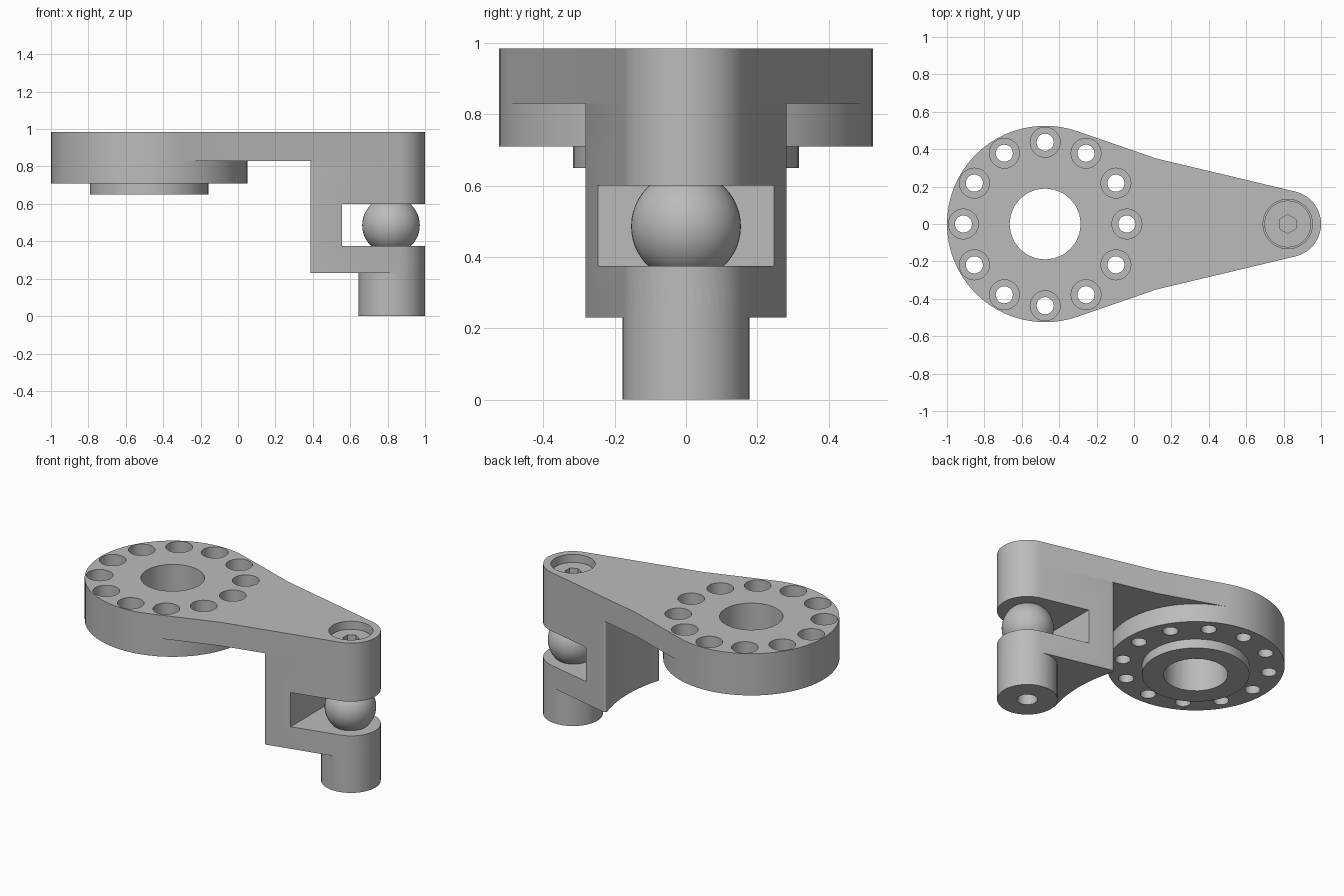
import bpy, bmesh
from math import pi, cos, sin, acos, atan2, hypot

if "Cube" in bpy.data.objects:
    bpy.data.objects.remove(bpy.data.objects["Cube"])

grey = bpy.data.materials.new("machined grey")
grey.use_nodes = True
grey.diffuse_color = (0.5, 0.5, 0.5, 1)
grey.node_tree.nodes["Principled BSDF"].inputs["Base Color"].default_value = (0.5, 0.5, 0.5, 1)

HUB, TIP, KINK = (-0.475, 0), (0.822, 0), (0.12, 0.35)
HUB_R, TIP_R, TOP = 0.525, 0.178, 0.985


def arc(c, r, a0, a1, n):
    return [(c[0] + r * cos(a0 + (a1 - a0) * i / n),
             c[1] + r * sin(a0 + (a1 - a0) * i / n)) for i in range(n + 1)]


def circle(c, r, n=32):
    return arc(c, r, 0, 2 * pi, n)[:-1]


def prism(name, pts, z0, z1, round_edges=(), radius=0.0):
    """Extrude a closed outline; optionally round the vertical edges at given points."""
    bm = bmesh.new()
    face = bm.faces.new([bm.verts.new((x, y, z0)) for x, y in pts])
    top = bmesh.ops.extrude_face_region(bm, geom=[face])["geom"]
    for v in top:
        if isinstance(v, bmesh.types.BMVert):
            v.co.z = z1
    bmesh.ops.recalc_face_normals(bm, faces=bm.faces)
    if round_edges:
        edges = [e for e in bm.edges
                 if abs(e.verts[0].co.z - e.verts[1].co.z) > 0.01
                 and any(hypot(e.verts[0].co.x - x, e.verts[0].co.y - y) < 1e-4
                         for x, y in round_edges)]
        bmesh.ops.bevel(bm, geom=edges, offset=radius, segments=5,
                        profile=0.5, affect='EDGES')
    me = bpy.data.meshes.new(name)
    bm.to_mesh(me)
    bm.free()
    me.materials.append(grey)
    ob = bpy.data.objects.new(name, me)
    bpy.context.collection.objects.link(ob)
    return ob


def activate(ob):
    bpy.ops.object.select_all(action='DESELECT')
    ob.select_set(True)
    bpy.context.view_layer.objects.active = ob


def combine(ob, other, op):
    activate(ob)
    mod = ob.modifiers.new("join", 'BOOLEAN')
    mod.operation, mod.solver, mod.object = op, 'EXACT', other
    bpy.ops.object.modifier_apply(modifier=mod.name)
    bpy.data.objects.remove(other)


def smooth(ob):
    activate(ob)
    bpy.ops.object.shade_smooth_by_angle(angle=0.5)


def tangent_angle(c, r, side):
    dx, dy = KINK[0] - c[0], KINK[1] - c[1]
    return atan2(dy, dx) + side * acos(r / hypot(dx, dy))


# Teardrop arm outline: hub arc, kinked flanks, tip arc
ha = tangent_angle(HUB, HUB_R, 1)
ta = tangent_angle(TIP, TIP_R, -1)
hub_arc = arc(HUB, HUB_R, ha, 2 * pi - ha, 40)
tip_arc = arc(TIP, TIP_R, -ta, ta, 20)
kink_low = (KINK[0], -KINK[1])
body = prism("bracket_body", hub_arc + [kink_low] + tip_arc + [KINK], 0.83, TOP)

# Deep hub flange and its lower boss
combine(body, prism("hub_flange", hub_arc + arc(HUB, HUB_R, -ha, ha, 24)[1:-1],
                    0.71, 0.9), 'UNION')
combine(body, prism("hub_boss", circle(HUB, 0.317, 48), 0.65, 0.8), 'UNION')

# Hanging clevis block with a concave inner wall and rounded corners
tip_top = tip_arc[-1]
cx = 0.38
cy = KINK[1] + (tip_top[1] - KINK[1]) * (cx - KINK[0]) / (tip_top[0] - KINK[0])
wall_r, wall_a = hypot(cx - HUB[0], cy), atan2(cy, cx - HUB[0])
wall = arc(HUB, wall_r, wall_a, -wall_a, 12)
combine(body, prism("clevis_block", wall + tip_arc, 0.23, 0.9,
                    (wall[0], wall[-1]), 0.03), 'UNION')

# Round foot under the clevis
combine(body, prism("foot", tip_arc + arc(TIP, TIP_R, ta, 2 * pi - ta, 28)[1:-1],
                    0, 0.3), 'UNION')

# Slot, hub bore, foot hole and screw counterbore
for pts, z0, z1 in [
        ([(0.555, -0.5), (1.2, -0.5), (1.2, 0.5), (0.555, 0.5)], 0.375, 0.6),
        (circle(HUB, 0.19, 24), 0.5, 1.1),
        (circle(TIP, 0.06, 24), -0.1, 0.2),
        (circle(TIP, 0.132, 40), 0.8, 1.1)]:
    combine(body, prism("cutter", pts, z0, z1), 'DIFFERENCE')

# Ring of twelve counterbored bolt holes
for x, y in circle(HUB, 0.437, 12):
    combine(body, prism("cutter", circle((x, y), 0.046, 20), 0.6, 1.1), 'DIFFERENCE')
    combine(body, prism("cutter", circle((x, y), 0.08, 28), 0.79, 1.1), 'DIFFERENCE')
smooth(body)

# Socket screw head sunk in the arm tip
screw = prism("socket_screw_head", circle(TIP, 0.125, 40), 0.78, 0.935)
combine(screw, prism("cutter", arc(TIP, 0.05, pi / 6, pi / 6 + 2 * pi, 6)[:-1],
                     0.86, 1.1), 'DIFFERENCE')
smooth(screw)

# Ball held in the slot
bpy.ops.mesh.primitive_uv_sphere_add(segments=48, ring_count=24, radius=0.154,
                                     location=(TIP[0] - 0.004, 0, 0.486))
ball = bpy.context.object
ball.name = "joint_ball"
ball.data.materials.append(grey)
smooth(ball)
